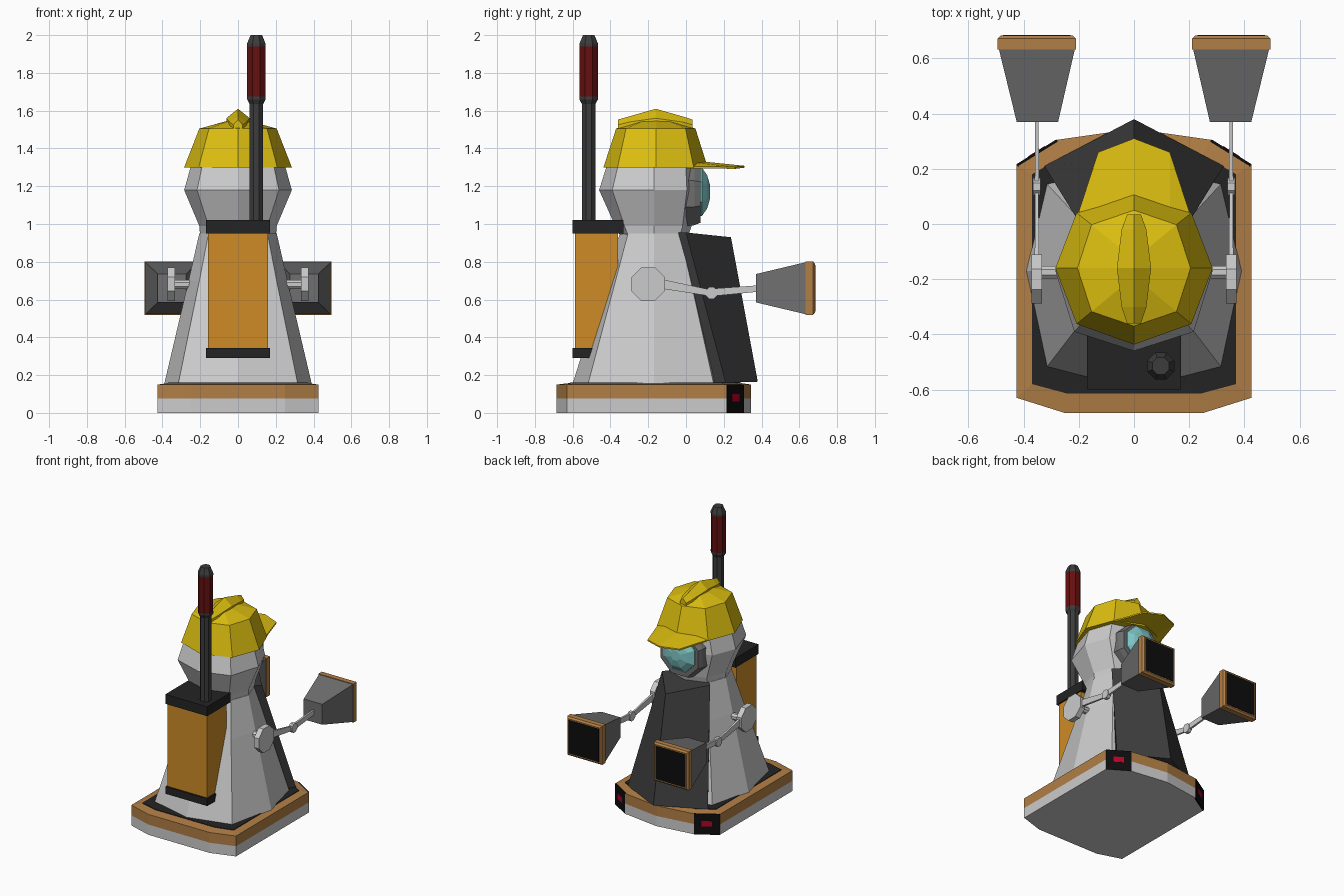
import bpy, bmesh, math
from mathutils import Vector

if "Cube" in bpy.data.objects:
    bpy.data.objects.remove(bpy.data.objects["Cube"])


def mat(name, r, g, b):
    m = bpy.data.materials.new(name)
    m.diffuse_color = (r, g, b, 1)
    m.use_nodes = True
    m.node_tree.nodes["Principled BSDF"].inputs["Base Color"].default_value = m.diffuse_color
    return m


ORANGE = mat("orange", 0.62, 0.26, 0.02)
YELLOW = mat("yellow", 0.72, 0.52, 0.005)
TAN = mat("tan", 0.44, 0.21, 0.06)
BLACK = mat("black", 0.004, 0.004, 0.004)
DARK = mat("dark", 0.017, 0.017, 0.017)
CHARCOAL = mat("charcoal", 0.045, 0.045, 0.045)
MID = mat("mid_grey", 0.16, 0.16, 0.16)
RED = mat("red", 0.13, 0.005, 0.005)
LAMP = mat("lamp_red", 0.5, 0.0, 0.02)
CYAN = mat("cyan", 0.22, 0.58, 0.58)


def loft(name, rings, material=None, mirror=False):
    """Skin a stack of equal-length point rings and cap both ends."""
    bm = bmesh.new()
    vs = [[bm.verts.new(p) for p in r] for r in rings]
    n = len(rings[0])
    for a, b in zip(vs, vs[1:]):
        for i in range(n):
            j = (i + 1) % n
            bm.faces.new((a[i], a[j], b[j], b[i]))
    bm.faces.new(vs[0][::-1])
    bm.faces.new(vs[-1])
    bmesh.ops.recalc_face_normals(bm, faces=bm.faces)
    me = bpy.data.meshes.new(name)
    bm.to_mesh(me)
    bm.free()
    ob = bpy.data.objects.new(name, me)
    bpy.context.collection.objects.link(ob)
    if material:
        me.materials.append(material)
    if mirror:
        ob.modifiers.new("mirror", 'MIRROR')
    return ob


def octagon(z, rx, front, back, d=0.76, yc=-0.17):
    """Eight-sided ring with different reach to the front and back."""
    pts = []
    for k in range(8):
        c, s = math.cos(k * math.pi / 4), math.sin(k * math.pi / 4)
        f = 1 if k % 2 == 0 else d / math.sqrt(0.5)
        pts.append((c * rx * f, yc + s * f * (back - yc if s > 0 else yc - front), z))
    return pts


def box(name, x, y, z, material=None, mirror=False):
    return loft(name, [[(x[0], y[0], h), (x[1], y[0], h), (x[1], y[1], h), (x[0], y[1], h)]
                       for h in z], material, mirror)


def disc_y(y, r, cz, n=8):
    return [(r * math.cos((k + .5) * 2 * math.pi / n), y,
             cz + r * math.sin((k + .5) * 2 * math.pi / n)) for k in range(n)]


def disc_x(x, r, cy, cz, n=8):
    return [(x, cy + r * math.cos((k + .5) * 2 * math.pi / n),
             cz + r * math.sin((k + .5) * 2 * math.pi / n)) for k in range(n)]


def rect_y(x, y, z, w, h):
    return [(x - w, y, z - h), (x + w, y, z - h), (x + w, y, z + h), (x - w, y, z + h)]


def plan(half, z):
    """Symmetric floor outline from its right half."""
    left = [(-x, y) for x, y in reversed(half) if x > 0]
    return [(x, y, z) for x, y in half + left]


# Base: grey foot, tan bumper, dark deck
foot = [(0.25, -0.685), (0.425, -0.63), (0.425, 0.215), (0.28, 0.305), (0, 0.345)]
deck = [(0.24, -0.615), (0.37, -0.58), (0.37, 0.18), (0.25, 0.25), (0, 0.29)]
loft("base_foot", [plan(foot, 0), plan(foot, 0.075)])
loft("base_bumper", [plan(foot, 0.075), plan(foot, 0.15), plan(deck, 0.158)], TAN)
loft("base_deck", [plan(deck, 0.15), plan(deck, 0.162)], DARK)

# Corner sensor panels with red lamps
a, b = Vector((0.425, 0.215, 0)), Vector((0.28, 0.305, 0))
out = Vector((0.09, 0.145, 0)).normalized()


def corner_panel(name, t0, t1, z0, z1, depth, material):
    p, q = a.lerp(b, t0), a.lerp(b, t1)
    quad = [p + Vector((0, 0, z0)), q + Vector((0, 0, z0)),
            q + Vector((0, 0, z1)), p + Vector((0, 0, z1))]
    loft(name, [[v - out * 0.01 for v in quad], [v + out * depth for v in quad]], material, True)


corner_panel("corner_sensor", 0, 1, 0.0, 0.151, 0.002, BLACK)
corner_panel("corner_lamp", 0.3, 0.72, 0.06, 0.1, 0.004, LAMP)

# Tapered body and head
loft("body", [octagon(0.155, 0.39, -0.60, 0.22, 0.81),
              octagon(0.70, 0.262, -0.43, 0.08, 0.78),
              octagon(0.95, 0.205, -0.35, 0.01)])
loft("head", [octagon(0.93, 0.2, -0.345, 0.01),
              octagon(0.99, 0.205, -0.375, 0.03),
              octagon(1.18, 0.285, -0.46, 0.06),
              octagon(1.34, 0.24, -0.41, 0.05)])

# Wedge-shaped chest plate
loft("chest_plate", [
    [(-0.325, 0.21, 0.16), (0, 0.38, 0.165), (0.325, 0.21, 0.16), (0.25, 0.1, 0.16), (-0.25, 0.1, 0.16)],
    [(-0.195, 0.0, 0.955), (0, 0.238, 0.93), (0.195, 0.0, 0.955), (0.14, -0.06, 0.955), (-0.14, -0.06, 0.955)],
], CHARCOAL)

# Round visor in a dark rim
loft("visor_rim", [disc_y(-0.05, 0.19, 1.16), disc_y(0.045, 0.18, 1.16), disc_y(0.078, 0.165, 1.16)], MID)
loft("visor", [disc_y(0.06, 0.142, 1.17), disc_y(0.085, 0.138, 1.17),
               disc_y(0.112, 0.095, 1.17), disc_y(0.127, 0.04, 1.17)], CYAN)

# Hard hat: shell, ridge, brim
loft("hat_shell", [octagon(1.30, 0.285, -0.437, 0.115, 0.73, -0.16),
                   octagon(1.505, 0.205, -0.37, 0.05, 0.75, -0.16),
                   octagon(1.545, 0.06, -0.25, -0.07, 0.75, -0.16)], YELLOW)
loft("hat_ridge", [[(-w, y, 1.47), (w, y, 1.47), (w, y, zs), (0, y, zt), (-w, y, zs)]
                   for y, w, zs, zt in ((-0.36, 0.025, 1.525, 1.553), (-0.30, 0.045, 1.54, 1.57),
                                        (-0.16, 0.062, 1.56, 1.61),
                                        (-0.02, 0.045, 1.54, 1.57), (0.035, 0.025, 1.525, 1.553))], YELLOW)
loft("hat_brim", [[(x, r, zr - 0.015), (x, r, zr), (x, t, zt), (x, t, zt - 0.01)]
                  for x, r, t, zr, zt in ((-0.2, 0.0, 0.045, 1.31, 1.305), (-0.13, 0.0, 0.26, 1.33, 1.302),
                                          (0, 0.0, 0.31, 1.34, 1.308),
                                          (0.13, 0.0, 0.26, 1.33, 1.302), (0.2, 0.0, 0.045, 1.31, 1.305))], YELLOW)

# Backpack with end caps
box("backpack", (-0.16, 0.16), (-0.588, -0.36), (0.33, 0.96), ORANGE)
box("backpack_top_cap", (-0.17, 0.17), (-0.60, -0.33), (0.95, 1.02), DARK)
box("backpack_bottom_cap", (-0.17, 0.17), (-0.60, -0.42), (0.29, 0.343), DARK)


# Signal mast
def mast(name, profile, material):
    loft(name, [[(0.097 + r * math.cos((k + .5) * math.pi / 4),
                  -0.515 + r * math.sin((k + .5) * math.pi / 4), z) for k in range(8)]
                for z, r in profile], material)


mast("mast_pole", [(1.0, 0.039), (1.635, 0.039), (1.66, 0.053), (1.675, 0.053)], CHARCOAL)
mast("mast_light", [(1.67, 0.052), (1.945, 0.052)], RED)
mast("mast_tip", [(1.94, 0.053), (1.955, 0.053), (2.0, 0.033)], CHARCOAL)

# Arms (right side, mirrored)
loft("shoulder_stub", [disc_x(0.24, 0.025, -0.175, 0.68), disc_x(0.34, 0.025, -0.175, 0.68)], None, True)
loft("shoulder_disc", [disc_x(0.333, 0.096, -0.2, 0.682), disc_x(0.372, 0.096, -0.2, 0.682)], None, True)
loft("upper_arm", [rect_y(0.352, -0.13, 0.683, 0.008, 0.025), rect_y(0.352, 0.13, 0.635, 0.006, 0.017)], None, True)
loft("elbow", [disc_x(0.338, 0.034, 0.135, 0.635), disc_x(0.366, 0.034, 0.135, 0.635)], None, True)
loft("forearm", [rect_y(0.352, 0.13, 0.637, 0.008, 0.02), rect_y(0.352, 0.38, 0.658, 0.006, 0.017)], None, True)
loft("hand", [rect_y(0.35, 0.37, 0.66, 0.075, 0.075), rect_y(0.352, 0.635, 0.66, 0.138, 0.138)], MID, True)
loft("hand_pad", [rect_y(0.352, 0.633, 0.66, 0.142, 0.142), rect_y(0.352, 0.672, 0.66, 0.142, 0.142),
                  rect_y(0.352, 0.683, 0.66, 0.13, 0.13)], TAN, True)
loft("hand_pad_face", [rect_y(0.352, 0.67, 0.66, 0.122, 0.122), rect_y(0.352, 0.685, 0.66, 0.122, 0.122)], BLACK, True)
